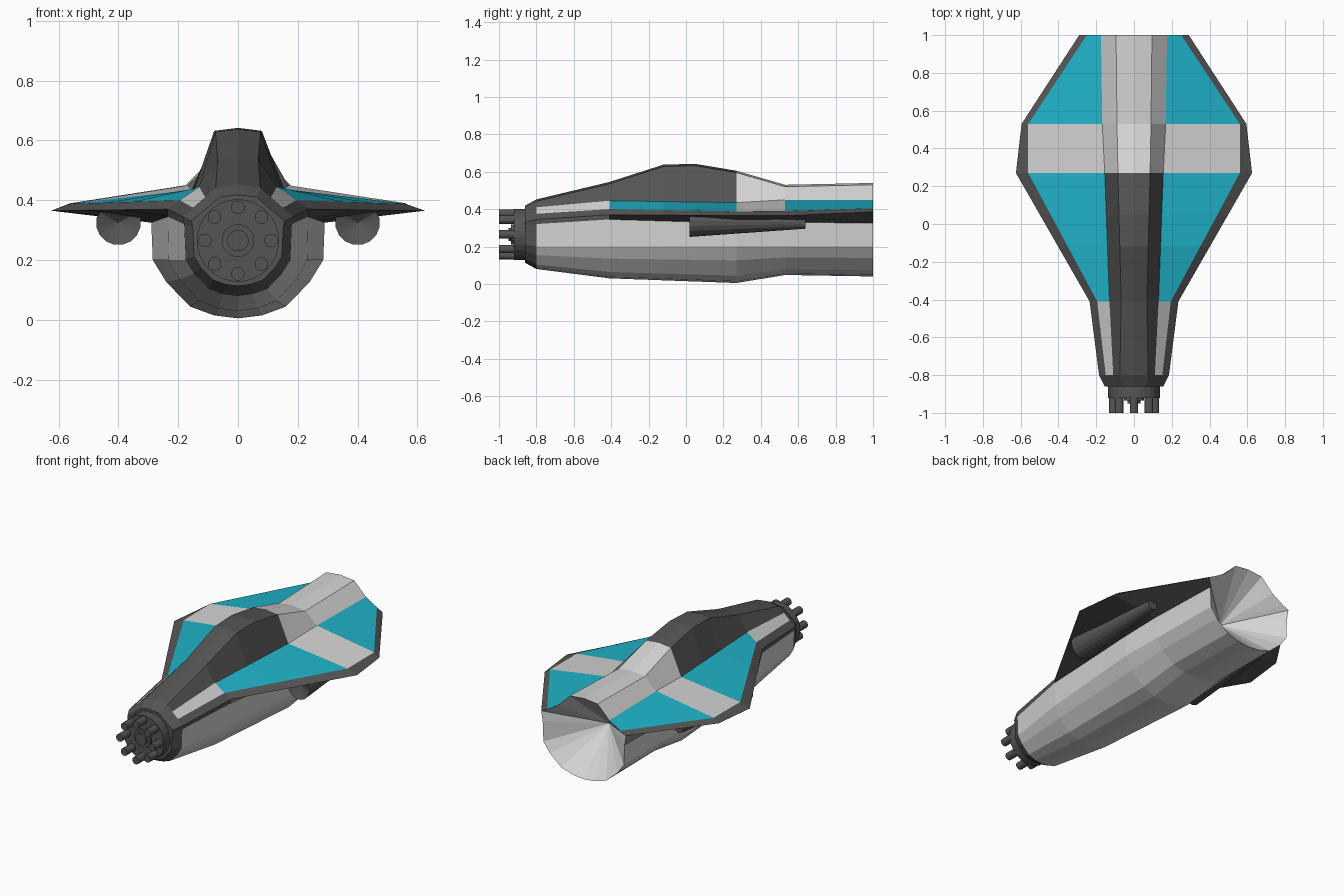
import bpy, bmesh, math
from mathutils import Vector

cube = bpy.data.objects.get("Cube")
if cube:
    bpy.data.objects.remove(cube, do_unlink=True)


def material(name, rgb):
    mat = bpy.data.materials.new(name)
    mat.use_nodes = True
    mat.diffuse_color = (*rgb, 1)
    mat.node_tree.nodes["Principled BSDF"].inputs["Base Color"].default_value = (*rgb, 1)
    return mat


LIGHT, DARK, CYAN = range(3)
PAINTS = [material("light grey", (0.66, 0.66, 0.66)),
          material("dark grey", (0.09, 0.09, 0.09)),
          material("cyan", (0.014, 0.45, 0.58))]


def finish(bm, name, paints):
    bmesh.ops.recalc_face_normals(bm, faces=bm.faces[:])
    mesh = bpy.data.meshes.new(name)
    bm.to_mesh(mesh)
    bm.free()
    for paint in paints:
        mesh.materials.append(paint)
    obj = bpy.data.objects.new(name, mesh)
    bpy.context.collection.objects.link(obj)
    return obj


# Hull stations: y, top, ridge x, canopy base, wing panel edge, wing tip, wing root, side, bottom
nose = (-0.8, 0.452, 0.075, 0.11, 0.41, 0.15, 0.375, 0.185, 0.345, 0.18, 0.32, 0.175, 0.08)
shoulder = (-0.41, 0.545, 0.068, 0.13, 0.445, 0.195, 0.40, 0.235, 0.37, 0.235, 0.345, 0.232, 0.03)
widest = (0.27, 0.605, 0.085, 0.155, 0.435, 0.56, 0.388, 0.625, 0.365, 0.29, 0.325, 0.285, 0.005)
waist = (0.53, 0.53, 0.09, 0.168, 0.45, 0.56, 0.39, 0.595, 0.365, 0.29, 0.33, 0.28, 0.048)
tail = (1.0, 0.54, 0.095, 0.175, 0.45, 0.25, 0.405, 0.29, 0.385, 0.28, 0.325, 0.275, 0.04)
BELLY = [(1, 1), (0.84, 0.62), (0.56, 0.2), (0.28, 0.05), (0, 0)]


def between(a, b, y, top):
    t = (y - a[0]) / (b[0] - a[0])
    mid = [p + (q - p) * t for p, q in zip(a, b)]
    mid[:2] = y, top
    return mid


def half_section(s):
    y, top, ridge, bx, bz, px, pz, tx, tz, rx, rz, side, bottom = s
    points = [(0, top), (ridge, top - 0.01), (bx, bz), (px, pz), (tx, tz), (rx, rz)]
    points += [(side * u, bottom + (0.2 - bottom) * v) for u, v in BELLY]
    return [Vector((x, y, z)) for x, z in points]


def paint_for(strip, y):
    if y < -0.8 or strip in (3, 4):
        return DARK
    if strip < 2:
        return DARK if y < 0.27 else LIGHT
    if strip == 2 and (-0.41 < y < 0.27 or y > 0.53):
        return CYAN
    return LIGHT


# Hull, canopy and wings as one loft
halves = [half_section(s) for s in (
    nose, shoulder, between(shoulder, widest, -0.12, 0.638),
    between(shoulder, widest, 0.05, 0.642), widest, waist, tail)]
halves.insert(0, [Vector((p.x * 0.84, -0.86, 0.265 + (p.z - 0.265) * 0.82)) for p in halves[0]])

bm = bmesh.new()
rings = []
for half in halves:
    full = half + [Vector((-p.x, p.y, p.z)) for p in half[-2:0:-1]]
    rings.append([bm.verts.new(p) for p in full])
count = len(rings[0])
for a, b in zip(rings, rings[1:]):
    middle = (a[0].co.y + b[0].co.y) / 2
    for i in range(count):
        j = (i + 1) % count
        face = bm.faces.new((a[i], a[j], b[j], b[i]))
        face.material_index = paint_for(min(i, count - 1 - i), middle)
bm.faces.new(rings[0]).material_index = DARK
# Hollow tail cone
apex = bm.verts.new((0, 0.75, 0.29))
for i in range(count):
    bm.faces.new((rings[-1][i], rings[-1][(i + 1) % count], apex))
finish(bm, "hull", PAINTS)


def cone(name, x, z, y0, y1, r0, r1, sides, dish=0, ceiling=None):
    """Cone along y with optional hollow front and flattened top."""
    bm = bmesh.new()
    ends = []
    for y, r in ((y0, r0), (y1, r1)):
        ring = []
        for i in range(sides):
            a = math.tau * (i + 0.5) / sides
            height = z + r * math.sin(a)
            if ceiling:
                height = min(height, ceiling)
            ring.append(bm.verts.new((x + r * math.cos(a), y, height)))
        ends.append(ring)
    front, back = ends
    for i in range(sides):
        j = (i + 1) % sides
        bm.faces.new((front[i], front[j], back[j], back[i]))
    bm.faces.new(back)
    if dish:
        centre = bm.verts.new((x, y0 + dish, z))
        for i in range(sides):
            bm.faces.new((front[i], front[(i + 1) % sides], centre))
    else:
        bm.faces.new(front)
    return finish(bm, name, [PAINTS[DARK]])


# Rotary gun in the nose
AXIS = 0.265
cone("gun_drum", 0, AXIS, -0.92, -0.85, 0.138, 0.138, 24)
cone("gun_hub", 0, AXIS, -0.935, -0.91, 0.055, 0.055, 16)
cone("gun_hub_cap", 0, AXIS, -0.95, -0.93, 0.036, 0.036, 16)
for k in range(8):
    angle = math.tau * k / 8
    cone(f"gun_barrel_{k + 1}", 0.111 * math.cos(angle), AXIS + 0.111 * math.sin(angle),
         -1, -0.91, 0.023, 0.023, 12)

# Pods under the wings
for label, sign in (("left", 1), ("right", -1)):
    cone(f"{label}_wing_pod", sign * 0.4, 0.325, 0.02, 0.64, 0.075, 0.03, 16, 0.03, 0.36)
